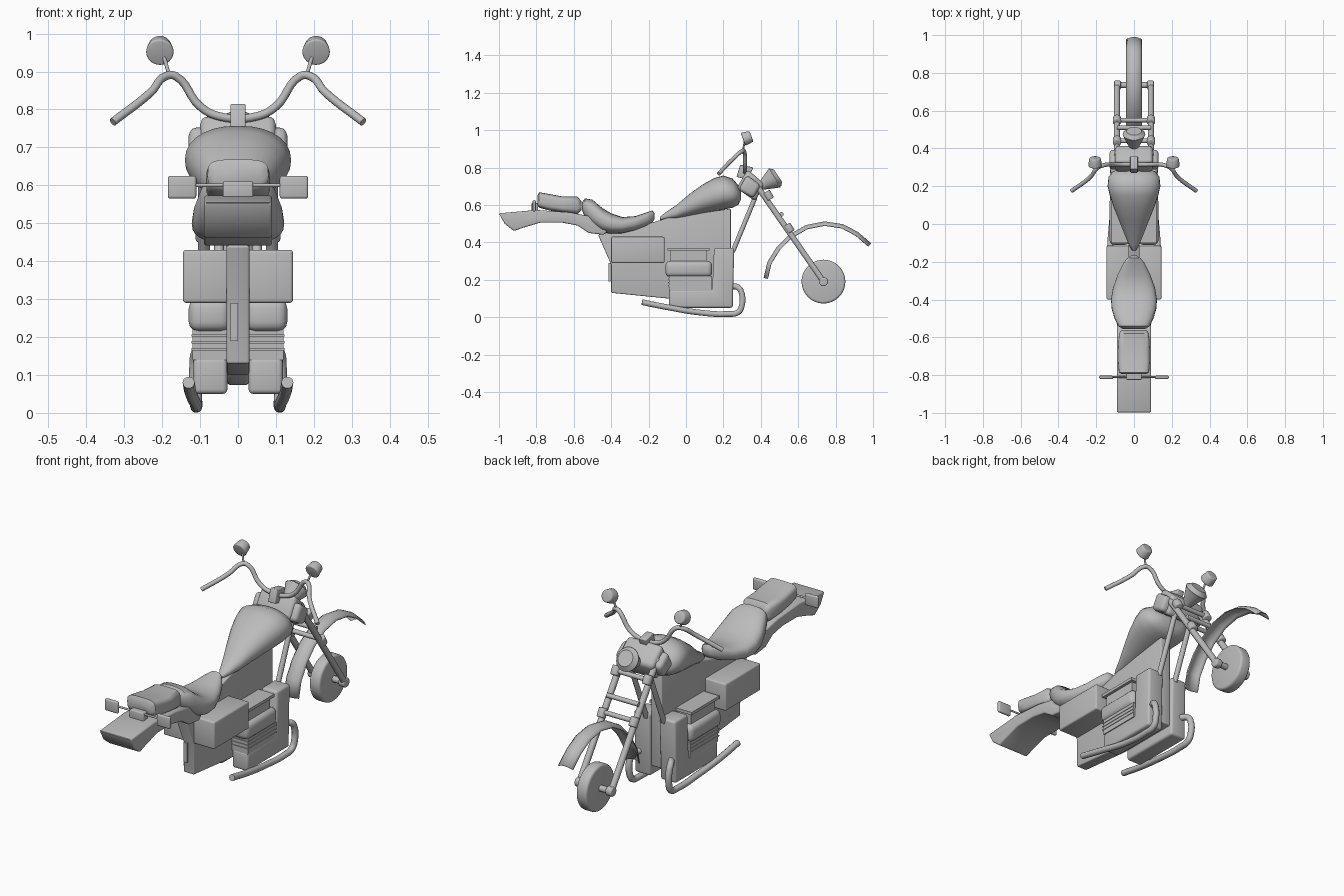
import bpy, bmesh, math
from mathutils import Vector, Matrix

cube = bpy.data.objects.get("Cube")
if cube:
    bpy.data.objects.remove(cube, do_unlink=True)

grey = bpy.data.materials.new("plain grey")
grey.use_nodes = True
grey.diffuse_color = (0.5, 0.5, 0.5, 1)
grey.node_tree.nodes["Principled BSDF"].inputs["Base Color"].default_value = (0.5, 0.5, 0.5, 1)


def finish(name, bm, bevel=0, angle=38):
    """Bevel sharp edges, shade smooth and link the object."""
    bmesh.ops.recalc_face_normals(bm, faces=bm.faces)
    if bevel:
        edges = [e for e in bm.edges if len(e.link_faces) == 2 and e.calc_face_angle() > 0.6]
        bmesh.ops.bevel(bm, geom=edges, offset=bevel, segments=3, profile=0.5,
                        affect='EDGES', clamp_overlap=True)
    mesh = bpy.data.meshes.new(name)
    bm.to_mesh(mesh)
    bm.free()
    mesh.shade_smooth()
    mesh.set_sharp_from_angle(angle=math.radians(angle))
    mesh.materials.append(grey)
    obj = bpy.data.objects.new(name, mesh)
    bpy.context.collection.objects.link(obj)
    return obj


def prism(name, profile, x0, x1, bevel=0):
    """Side profile (y, z) extruded across x."""
    bm = bmesh.new()
    face = bm.faces.new([bm.verts.new((x0, y, z)) for y, z in profile])
    new = bmesh.ops.extrude_face_region(bm, geom=[face])["geom"]
    bmesh.ops.translate(bm, vec=(x1 - x0, 0, 0),
                        verts=[v for v in new if isinstance(v, bmesh.types.BMVert)])
    return finish(name, bm, bevel)


def box(name, x, y, z, bevel=0):
    profile = [(y[0], z[0]), (y[1], z[0]), (y[1], z[1]), (y[0], z[1])]
    return prism(name, profile, x[0], x[1], bevel)


def loft(name, sections, power=2.0, sides=28):
    """Rounded body through sections of (y, bottom, top, half width)."""
    bm = bmesh.new()
    rings = []
    for y, low, high, half in sections:
        ring = []
        for i in range(sides):
            a = math.tau * i / sides
            c, s = math.cos(a), math.sin(a)
            px = math.copysign(abs(c) ** (2 / power), c) * half
            pz = math.copysign(abs(s) ** (2 / power), s) * (high - low) / 2
            ring.append(bm.verts.new((px, y, (low + high) / 2 + pz)))
        rings.append(ring)
    for a, b in zip(rings, rings[1:]):
        for i in range(sides):
            j = (i + 1) % sides
            bm.faces.new((a[i], a[j], b[j], b[i]))
    bm.faces.new(rings[0])
    bm.faces.new(rings[-1])
    return finish(name, bm, angle=50)


def cone(name, start, end, r1, r2, bevel=0, sides=32):
    start, end = Vector(start), Vector(end)
    axis = end - start
    turn = axis.to_track_quat('Z', 'Y').to_matrix().to_4x4()
    bm = bmesh.new()
    bmesh.ops.create_cone(bm, cap_ends=True, segments=sides, radius1=r1, radius2=r2,
                          depth=axis.length,
                          matrix=Matrix.Translation((start + end) / 2) @ turn)
    return finish(name, bm, bevel)


def tube(name, points, radius):
    curve = bpy.data.curves.new(name, 'CURVE')
    curve.dimensions = '3D'
    curve.bevel_depth = radius
    curve.bevel_resolution = 3
    curve.resolution_u = 6
    curve.use_fill_caps = True
    spline = curve.splines.new('BEZIER')
    spline.bezier_points.add(len(points) - 1)
    for bp, p in zip(spline.bezier_points, points):
        bp.co = p
        bp.handle_left_type = bp.handle_right_type = 'AUTO'
    curve.materials.append(grey)
    obj = bpy.data.objects.new(name, curve)
    bpy.context.collection.objects.link(obj)


# Narrow central frame and rear stay
prism("frame", [(-.47, .44), (-.4, .28), (-.4, .13), (-.1, .1), (.24, .1), (.24, .58),
                (-.1, .53), (-.2, .5), (-.35, .46)], -.03, .03, .006)
box("frame_rear_plate", (-.02, 0), (-.415, -.405), (.19, .29))

# Bodywork
loft("fuel_tank", [(-.14, .52, .535, .01), (-.11, .52, .56, .028), (-.05, .525, .6, .052),
                   (.02, .54, .66, .08), (.09, .555, .71, .108), (.15, .565, .743, .128),
                   (.2, .575, .757, .14), (.25, .585, .74, .135), (.28, .6, .705, .11),
                   (.295, .63, .67, .06)], 2.2)
loft("seat", [(-.555, .57, .615, .06), (-.54, .53, .635, .085), (-.5, .485, .628, .103),
              (-.45, .455, .585, .118), (-.4, .445, .555, .122), (-.34, .448, .535, .112),
              (-.27, .465, .54, .087), (-.21, .487, .56, .058), (-.18, .505, .57, .035),
              (-.168, .525, .555, .015)], 2.6)
loft("pillion_seat", [(-.795, .6, .65, .065), (-.785, .585, .668, .08), (-.73, .57, .658, .084),
                      (-.66, .56, .645, .084), (-.58, .55, .645, .08),
                      (-.56, .57, .62, .065)], 4)
prism("rear_fender", [(-1, .555), (-.97, .5), (-.92, .46), (-.88, .475), (-.78, .505),
                      (-.66, .505), (-.58, .49), (-.52, .45), (-.44, .44), (-.42, .46),
                      (-.52, .54), (-.62, .56), (-.8, .573)], -.09, .09, .008)

# Tail lamp bar
tube("tail_bar", [(-.14, -.81, .6), (.14, -.81, .6)], .005)
box("tail_lamp", (-.04, .04), (-.825, -.79), (.565, .61), .004)

# Steering head, headlight cowl and headlight
prism("headlight_cowl_centre", [(.27, .69), (.33, .79), (.42, .71), (.37, .62)], -.1, .1, .02)
prism("headlight_cowl", [(.28, .68), (.325, .76), (.4, .705), (.36, .635)], -.13, .13, .02)
cone("headlight", (0, .4, .7), (0, .475, .745), .022, .06)
cone("headlight_lens", (0, .475, .745), (0, .492, .756), .06, .04)
prism("handlebar_clamp", [(.27, .75), (.33, .735), (.36, .8), (.29, .815)], -.02, .02, .004)
tube("handlebar", [(s * x, y, z) for s, pts in
                   ((-1, [(.33, .175, .767), (.23, .25, .845), (.19, .3, .888), (.165, .31, .888),
                          (.1, .315, .808), (.05, .315, .782)]),
                    (1, [(.05, .315, .782), (.1, .315, .808), (.165, .31, .888),
                         (.19, .3, .888), (.23, .25, .845), (.33, .175, .767)]))
                   for x, y, z in pts], .011)

# Front wheel and axle
cone("front_wheel", (-.03, .735, .19), (.03, .735, .19), .117, .117, .012, 48)
tube("front_axle", [(-.1, .735, .19), (.1, .735, .19)], .016)

# Front fender: arched strip swept along the wheel
path = [(.415, .21), (.435, .295), (.485, .375), (.55, .44), (.64, .492), (.74, .512),
        (.84, .497), (.92, .455), (.99, .395)]
bm = bmesh.new()
rows = []
for i, (y, z) in enumerate(path):
    (ya, za), (yb, zb) = path[max(i - 1, 0)], path[min(i + 1, len(path) - 1)]
    inward = Vector((zb - za, ya - yb)).normalized()
    row = []
    for k in range(-4, 5):
        drop = .02 * (k / 4) ** 2
        row.append(bm.verts.new((.043 * k / 4, y + inward.x * drop, z + inward.y * drop)))
    rows.append(row)
for a, b in zip(rows, rows[1:]):
    for k in range(8):
        bm.faces.new((a[k], a[k + 1], b[k + 1], b[k]))
fender = finish("front_fender", bm)
fender.modifiers.new("thickness", 'SOLIDIFY').thickness = .005

# Fork cross bars
for label, y, z in (("lower", .55, .48), ("upper", .51, .55), ("top", .44, .65)):
    tube(label + "_fork_brace", [(-.09, y, z), (.09, y, z)], .012)

# Parts on each side
for side, s in (("right", -1), ("left", 1)):
    def span(a, b):
        return tuple(sorted((s * a, s * b)))

    # Fork leg with collars
    x = s * .09
    tube(side + "_fork_leg", [(x, .36, .73), (x, .735, .19)], .016)
    for label, y, z in (("upper", .44, .65), ("lower", .55, .475)):
        cone(f"{side}_{label}_fork_collar", (x, y - .012, z + .02), (x, y + .012, z - .02),
             .022, .022, .005)
    cone(side + "_axle_cap", (s * .07, .735, .19), (s * .105, .735, .19), .024, .024, .006)
    tube(side + "_down_tube", [(s * .05, .37, .64), (s * .05, .25, .35)], .013)

    # Engine
    prism(side + "_crankcase", [(-.09, .05), (.25, .05), (.258, .37), (.15, .37), (.14, .145),
                                (-.09, .145)], *span(.028, .118), .012)
    box(side + "_lower_cylinder", span(.02, .12), (-.09, .14), (.14, .22))
    box(side + "_cylinder_cover", span(.02, .13), (-.11, .14), (.215, .3), .025)
    box(side + "_upper_cylinder", span(.02, .105), (-.085, .11), (.29, .36))
    box(side + "_cylinder_head", span(.02, .12), (-.1, .125), (.355, .37))
    for i in range(3):
        z = .165 + i * .018
        box(f"{side}_cooling_fin_{i + 1}", span(.02, .123), (-.095, .14), (z, z + .006))

    # Side box and exhaust
    box(side + "_side_box", span(.02, .145), (-.4, -.115), (.29, .43), .008)
    tube(side + "_exhaust", [(s * .13, -.235, .08), (s * .125, -.1, .053), (s * .112, .07, .025),
                             (s * .11, .22, .017), (s * .11, .28, .027), (s * .112, .298, .06),
                             (s * .112, .297, .13), (s * .108, .28, .158),
                             (s * .09, .245, .165)], .016)

    # Turn signal and mirror
    box(side + "_turn_signal", span(.11, .185), (-.82, -.803), (.565, .625), .007)
    tube(side + "_mirror_stem", [(s * .182, .305, .893), (s * .197, .315, .945)], .005)
    cone(side + "_mirror", (s * .206, .305, .95), (s * .206, .35, .967), .037, .03, .006)
